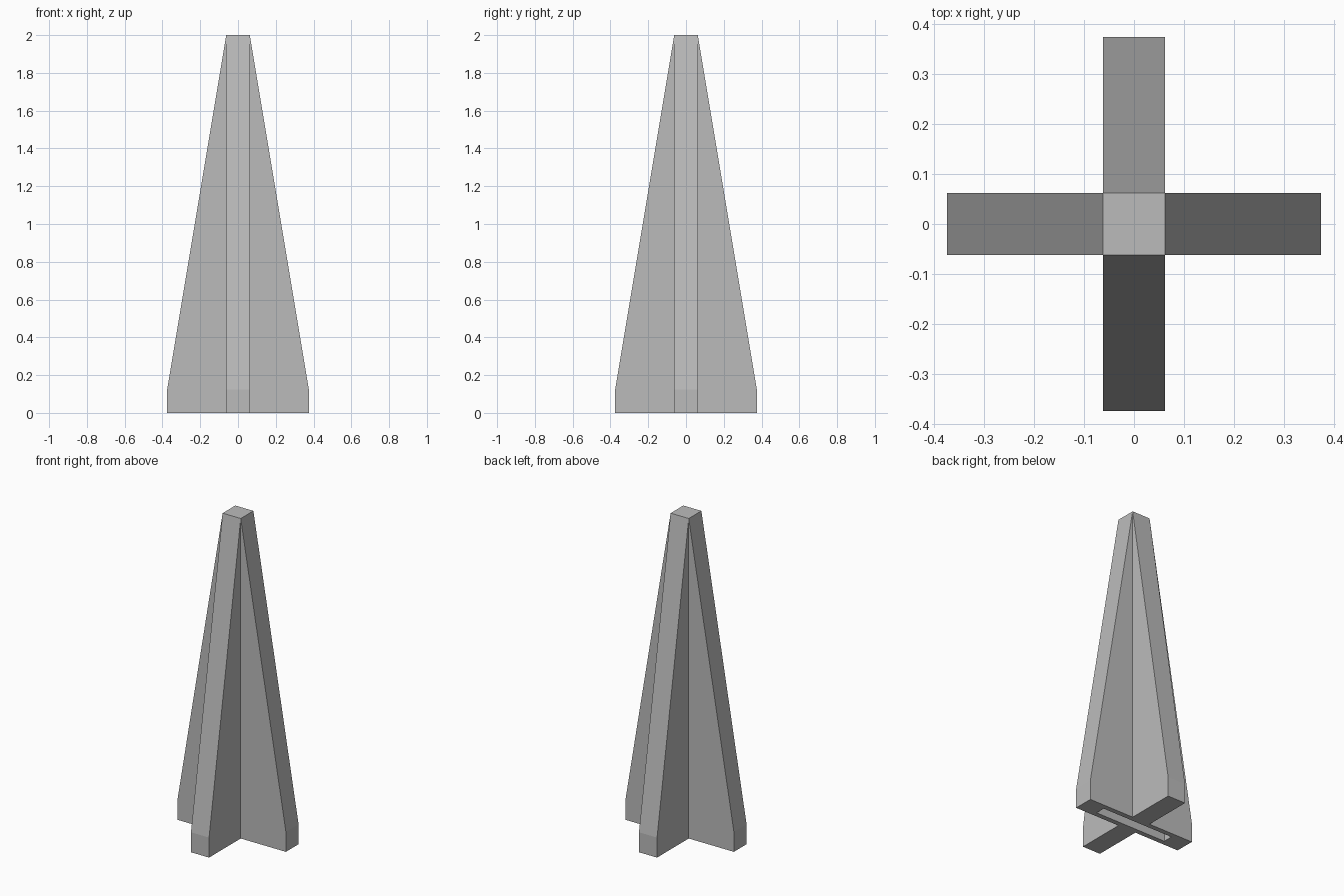
import bpy
import bmesh
from mathutils import Matrix, Vector

cube = bpy.data.objects.get("Cube")
if cube:
    bpy.data.objects.remove(cube)

HALF = 0.0625     # half thickness of core and fins
REACH = 0.375     # fin tip distance from the axis
FOOT = 0.125      # height of the upright fin tip
HEIGHT = 2.0
SLOT = (0.5, 0.0625, 0.25)  # length, width, depth


def material(name, colour):
    mat = bpy.data.materials.new(name)
    mat.use_nodes = True
    mat.diffuse_color = colour
    mat.node_tree.nodes["Principled BSDF"].inputs["Base Color"].default_value = colour
    return mat


def add_object(name, bm, mat):
    mesh = bpy.data.meshes.new(name)
    bm.normal_update()
    bm.to_mesh(mesh)
    bm.free()
    mesh.materials.append(mat)
    obj = bpy.data.objects.new(name, mesh)
    bpy.context.collection.objects.link(obj)
    return obj


def box(size, z):
    bm = bmesh.new()
    place = Matrix.Translation((0, 0, z)) @ Matrix.Diagonal((*size, 1))
    bmesh.ops.create_cube(bm, size=1, matrix=place)
    return bm


grey = material("plain grey", (0.5, 0.5, 0.5, 1))

# Square core with a tapering fin drawn out of each side
bm = box((HALF * 2, HALF * 2, HEIGHT), HEIGHT / 2)
bm.normal_update()
sides = [f for f in bm.faces if abs(f.normal.z) < 0.5]
directions = [f.normal.copy() for f in sides]
tips = bmesh.ops.extrude_discrete_faces(bm, faces=sides)["faces"]
for tip, out in zip(tips, directions):
    for v in tip.verts:
        v.co += out * (REACH - HALF)
        v.co.z = min(v.co.z, FOOT)
bmesh.ops.remove_doubles(bm, verts=bm.verts, dist=0.0001)
bmesh.ops.recalc_face_normals(bm, faces=bm.faces)
spire = add_object("finned_spire", bm, grey)

# Narrow slot in the underside, running left to right
length, width, depth = SLOT
cutter = add_object("slot_cutter", box((length, width, depth * 2), 0), grey)
cutter.hide_render = True
cutter.display_type = 'WIRE'
cut = spire.modifiers.new("slot", 'BOOLEAN')
cut.operation = 'DIFFERENCE'
cut.solver = 'EXACT'
cut.object = cutter
